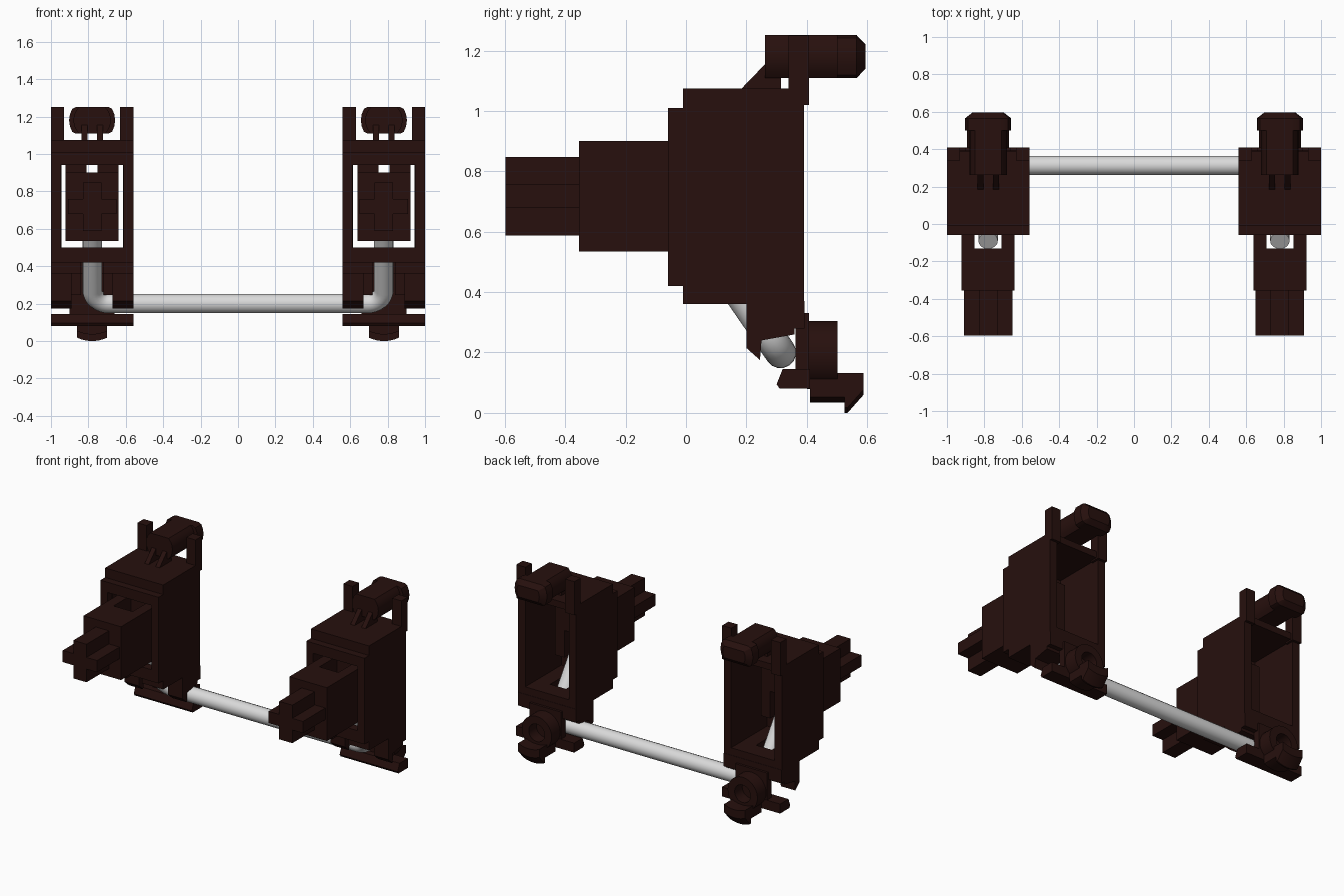
import bpy, bmesh, math
from mathutils import Vector

if "Cube" in bpy.data.objects:
    bpy.data.objects.remove(bpy.data.objects["Cube"])


def material(name, rgb, rough):
    m = bpy.data.materials.new(name)
    m.use_nodes = True
    m.diffuse_color = (*rgb, 1)
    node = m.node_tree.nodes["Principled BSDF"]
    node.inputs["Base Color"].default_value = (*rgb, 1)
    node.inputs["Roughness"].default_value = rough
    return m


DARK = material("dark_brown_plastic", (0.02, 0.005, 0.004), 0.6)
STEEL = material("light_grey_steel", (0.7, 0.7, 0.7), 0.5)


def box(bm, x0, x1, y0, y1, z0, z1):
    vs = bmesh.ops.create_cube(bm, size=1)["verts"]
    for v in vs:
        v.co = Vector(((x0 + x1) / 2 + v.co.x * (x1 - x0),
                       (y0 + y1) / 2 + v.co.y * (y1 - y0),
                       (z0 + z1) / 2 + v.co.z * (z1 - z0)))


def pair(bm, x0, x1, *yz):
    box(bm, x0, x1, *yz)
    box(bm, -x1, -x0, *yz)


def loft(bm, rings):
    """Skin closed rings of equal length and cap both ends."""
    loops = [[bm.verts.new(p) for p in r] for r in rings]
    n = len(loops[0])
    for a, b in zip(loops, loops[1:]):
        for i in range(n):
            j = (i + 1) % n
            bm.faces.new((a[i], a[j], b[j], b[i]))
    bm.faces.new(loops[0])
    bm.faces.new(loops[-1])


def extrude_x(bm, profile, x0, x1):
    loft(bm, [[(x, y, z) for y, z in profile] for x in (x0, x1)])


def finish(name, bm, cx):
    bmesh.ops.recalc_face_normals(bm, faces=bm.faces)
    me = bpy.data.meshes.new(name)
    bm.to_mesh(me)
    bm.free()
    me.materials.append(DARK)
    ob = bpy.data.objects.new(name, me)
    ob.location.x = cx
    bpy.context.collection.objects.link(ob)
    return ob


def flat_disc(y, r, half, zc, n=24):
    """Circle facing y, clipped flat above and below."""
    pts = []
    for i in range(n):
        a = math.tau * i / n
        pts.append((r * math.cos(a), y,
                    zc + max(-half, min(half, r * math.sin(a)))))
    return pts


def housing(side, cx):
    bm = bmesh.new()
    # side walls, roof and floor with the slot for the wire
    pair(bm, 0.165, 0.22, -0.01, 0.39, 0.36, 1.075)
    box(bm, -0.17, 0.17, -0.01, 0.39, 1.03, 1.075)
    pair(bm, 0.06, 0.17, -0.01, 0.39, 0.36, 0.42)
    box(bm, -0.06, 0.06, 0.27, 0.39, 0.36, 0.42)
    # front frame around the window
    pair(bm, 0.168, 0.22, -0.06, 0.0, 0.42, 1.01)
    box(bm, -0.17, 0.17, -0.06, 0.0, 0.94, 1.01)
    box(bm, -0.17, 0.17, -0.01, 0.03, 0.94, 1.04)
    box(bm, -0.17, 0.17, -0.06, 0.0, 0.42, 0.5)
    # rear sill
    box(bm, -0.22, 0.22, 0.355, 0.392, 0.28, 0.37)
    finish("housing_" + side, bm, cx)

    # hooked legs that hold the wire down
    bm = bmesh.new()
    outer = [(0.2, 0.37), (0.2, 0.215), (0.245, 0.175), (0.25, 0.24),
             (0.36, 0.26), (0.36, 0.37)]
    inner = [(0.25, 0.37), (0.25, 0.245), (0.36, 0.262), (0.36, 0.37)]
    for s in (-1, 1):
        extrude_x(bm, outer, s * 0.11, s * 0.22)
        extrude_x(bm, inner, s * 0.06, s * 0.11)
    finish("wire_legs_" + side, bm, cx)

    # upright posts at the top rear
    bm = bmesh.new()
    pair(bm, 0.15, 0.22, 0.34, 0.408, 1.02, 1.25)
    finish("top_posts_" + side, bm, cx)


def top_clip(side, cx):
    bm = bmesh.new()
    stations = [(0.262, 0.1), (0.5, 0.1), (0.5, 0.123), (0.565, 0.123)]
    rings = [flat_disc(y, r, 0.071, 1.18) for y, r in stations]
    rings.append(flat_disc(0.595, 0.085, 0.04, 1.18))
    loft(bm, rings)
    finish("top_clip_" + side, bm, cx)
    # sloping ribs under the clip
    bm = bmesh.new()
    rib = [(0.18, 1.07), (0.262, 1.155), (0.315, 1.155), (0.315, 1.07)]
    for s in (-1, 1):
        extrude_x(bm, rib, s * 0.025, s * 0.057)
    finish("clip_ribs_" + side, bm, cx)


def mounting_foot(side, cx):
    # wide foot bar and the plate behind the wire
    bm = bmesh.new()
    bar = [(0.3, 0.095), (0.32, 0.145), (0.41, 0.145), (0.41, 0.08),
           (0.31, 0.08)]
    extrude_x(bm, bar, -0.22, 0.22)
    box(bm, -0.12, 0.12, 0.362, 0.408, 0.08, 0.33)
    finish("foot_" + side, bm, cx)

    # round boss with a blind hole
    bm = bmesh.new()
    loft(bm, [flat_disc(y, r, 1, 0.192, 32) for y, r in
              ((0.4, 0.113), (0.502, 0.113), (0.502, 0.06), (0.42, 0.06))])
    finish("screw_boss_" + side, bm, cx)

    # curved lip with a hooked end
    bm = bmesh.new()
    lip = [(0.41, 0.115), (0.588, 0.115), (0.588, 0.06), (0.535, 0.0),
           (0.525, 0.0), (0.525, 0.035), (0.41, 0.035)]
    rings = []
    for i in range(-4, 5):
        x = 0.02 * i
        rise = 0.19 - math.sqrt(0.19 ** 2 - x * x)
        rings.append([(x, y, z + rise) for y, z in lip])
    loft(bm, rings)
    finish("foot_hook_" + side, bm, cx)


def stem(side, cx):
    # slider body, slotted for the wire end
    bm = bmesh.new()
    box(bm, -0.142, 0.142, -0.355, -0.13, 0.535, 0.9)
    pair(bm, 0.072, 0.142, -0.14, 0.1, 0.535, 0.9)
    box(bm, -0.142, 0.142, 0.06, 0.1, 0.72, 0.9)
    pair(bm, 0.03, 0.142, 0.06, 0.1, 0.88, 0.96)
    finish("slider_" + side, bm, cx)
    # cross-shaped post
    bm = bmesh.new()
    box(bm, -0.05, 0.05, -0.597, -0.35, 0.588, 0.848)
    box(bm, -0.13, 0.13, -0.597, -0.35, 0.678, 0.758)
    finish("cross_post_" + side, bm, cx)


for side, cx in (("right", -0.78), ("left", 0.78)):
    housing(side, cx)
    top_clip(side, cx)
    mounting_foot(side, cx)
    stem(side, cx)

# bent steel wire
corner = Vector((0.78, 0.313, 0.2))
tip = Vector((0.78, -0.09, 0.785))
up = (tip - corner).normalized()
inward = Vector((-1, 0, 0))
bend = 0.09
centre = corner + bend * (up + inward)
half = [tip]
for i in range(9):
    a = math.pi / 2 * i / 8
    half.append(centre - bend * (inward * math.cos(a) + up * math.sin(a)))
path = half + [Vector((-p.x, p.y, p.z)) for p in reversed(half)]
curve = bpy.data.curves.new("wire", "CURVE")
curve.dimensions = "3D"
curve.bevel_depth = 0.052
curve.bevel_resolution = 6
curve.use_fill_caps = True
spline = curve.splines.new("POLY")
spline.points.add(len(path) - 1)
for pt, p in zip(spline.points, path):
    pt.co = (*p, 1)
curve.materials.append(STEEL)
wire = bpy.data.objects.new("wire", curve)
bpy.context.collection.objects.link(wire)

# smooth the round parts
bpy.ops.object.select_all(action="DESELECT")
wire.select_set(True)
bpy.context.view_layer.objects.active = wire
bpy.ops.object.convert(target="MESH")
for ob in bpy.context.collection.objects:
    if ob.name.startswith(("screw_boss", "top_clip", "foot_hook")):
        ob.select_set(True)
bpy.ops.object.shade_smooth_by_angle(angle=math.radians(30))
